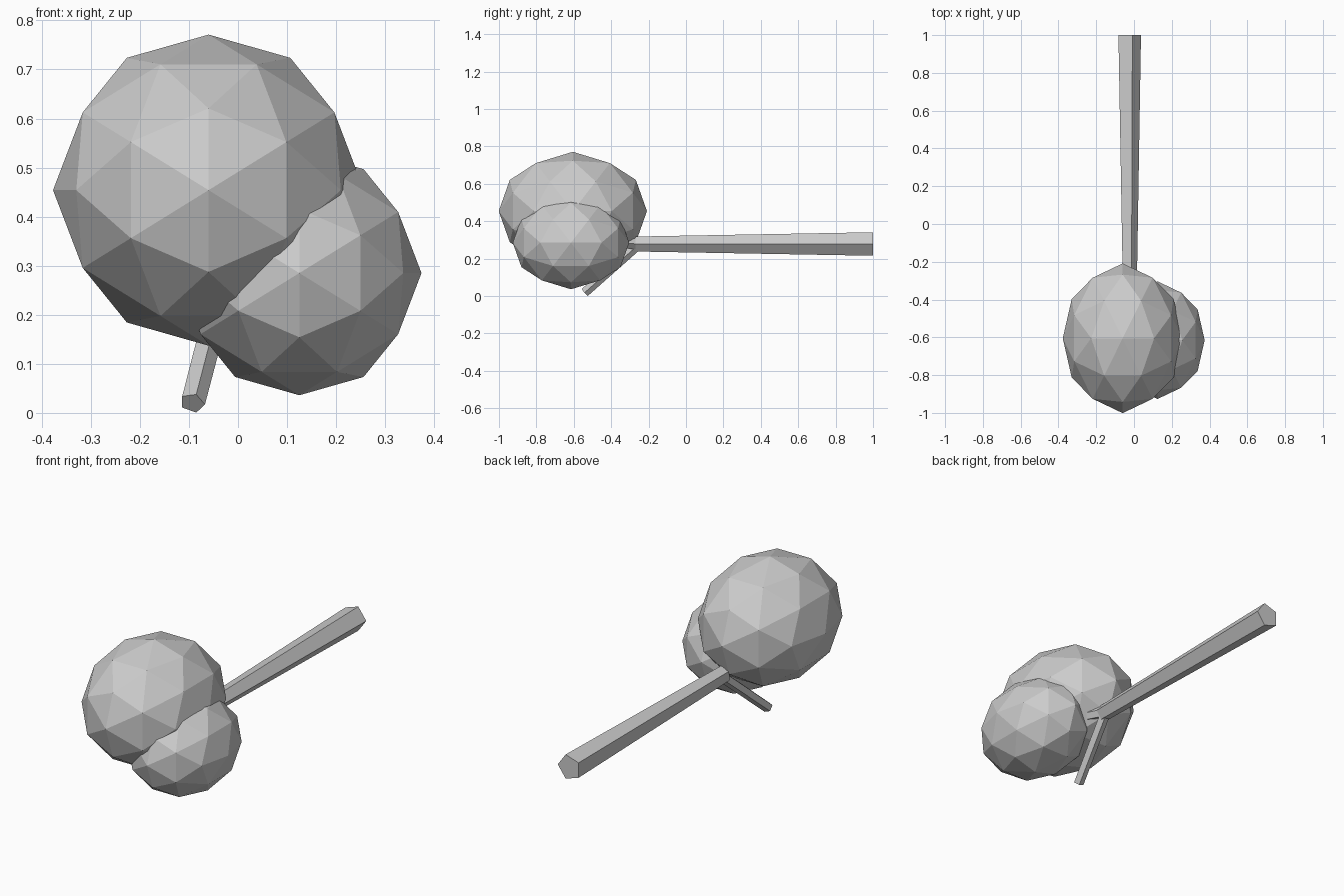
import bpy, bmesh, math
from mathutils import Vector, Matrix

if "Cube" in bpy.data.objects:
    bpy.data.objects.remove(bpy.data.objects["Cube"])

grey = bpy.data.materials.new("plain_grey")
grey.use_nodes = True
colour = (0.6, 0.6, 0.6, 1)
grey.diffuse_color = colour
grey.node_tree.nodes["Principled BSDF"].inputs["Base Color"].default_value = colour


def finish(name, bm):
    bmesh.ops.recalc_face_normals(bm, faces=bm.faces)
    mesh = bpy.data.meshes.new(name)
    bm.to_mesh(mesh)
    bm.free()
    mesh.materials.append(grey)
    obj = bpy.data.objects.new(name, mesh)
    bpy.context.collection.objects.link(obj)
    return obj


def foliage(name, centre, radius):
    """Faceted ball: icosahedron, each face split in four, stretched along y."""
    bm = bmesh.new()
    long, short = 0.851, 0.526
    for s in (-1, 1):
        for t in (-1, 1):
            for co in ((s * short, 0, t * long), (s * long, t * short, 0), (0, s * long, t * short)):
                bm.verts.new(co)
    bmesh.ops.convex_hull(bm, input=bm.verts[:])
    bmesh.ops.subdivide_edges(bm, edges=bm.edges[:], cuts=1, use_grid_fill=True)
    for v in bm.verts:
        v.co = v.co.normalized() * radius
        v.co.y *= 1.25
    bmesh.ops.translate(bm, verts=bm.verts[:], vec=centre)
    finish(name, bm)


def limb(name, start, end, r_start, r_end):
    """Tapered five-sided limb with one corner towards +x."""
    bm = bmesh.new()
    start, end = Vector(start), Vector(end)
    axis = (end - start).normalized()
    side = (Vector((1, 0, 0)) - axis * axis.x).normalized()
    up = axis.cross(side)
    rings = []
    for centre, r in ((start, r_start), (end, r_end)):
        angles = [math.tau * i / 5 for i in range(5)]
        rings.append([bm.verts.new(centre + r * (math.cos(a) * side + math.sin(a) * up)) for a in angles])
    for i in range(5):
        j = (i + 1) % 5
        bm.faces.new((rings[0][i], rings[0][j], rings[1][j], rings[1][i]))
    for ring in rings:
        bm.faces.new(ring)
    finish(name, bm)


# Leaf masses
foliage("large_foliage", (-0.06, -0.605, 0.454), 0.317)
foliage("small_foliage", (0.125, -0.615, 0.285), 0.249)

# Trunk lying along y, with branches forking from its thin end
fork = (-0.026, -0.25, 0.278)
limb("trunk", (-0.029, 1, 0.278), (-0.026, -0.27, 0.278), 0.066, 0.042)
limb("bare_branch", fork, (-0.093, -0.54, 0.02), 0.027, 0.026)
limb("large_foliage_branch", fork, (-0.06, -0.5, 0.4), 0.03, 0.025)
limb("small_foliage_branch", fork, (0.08, -0.5, 0.29), 0.03, 0.025)
